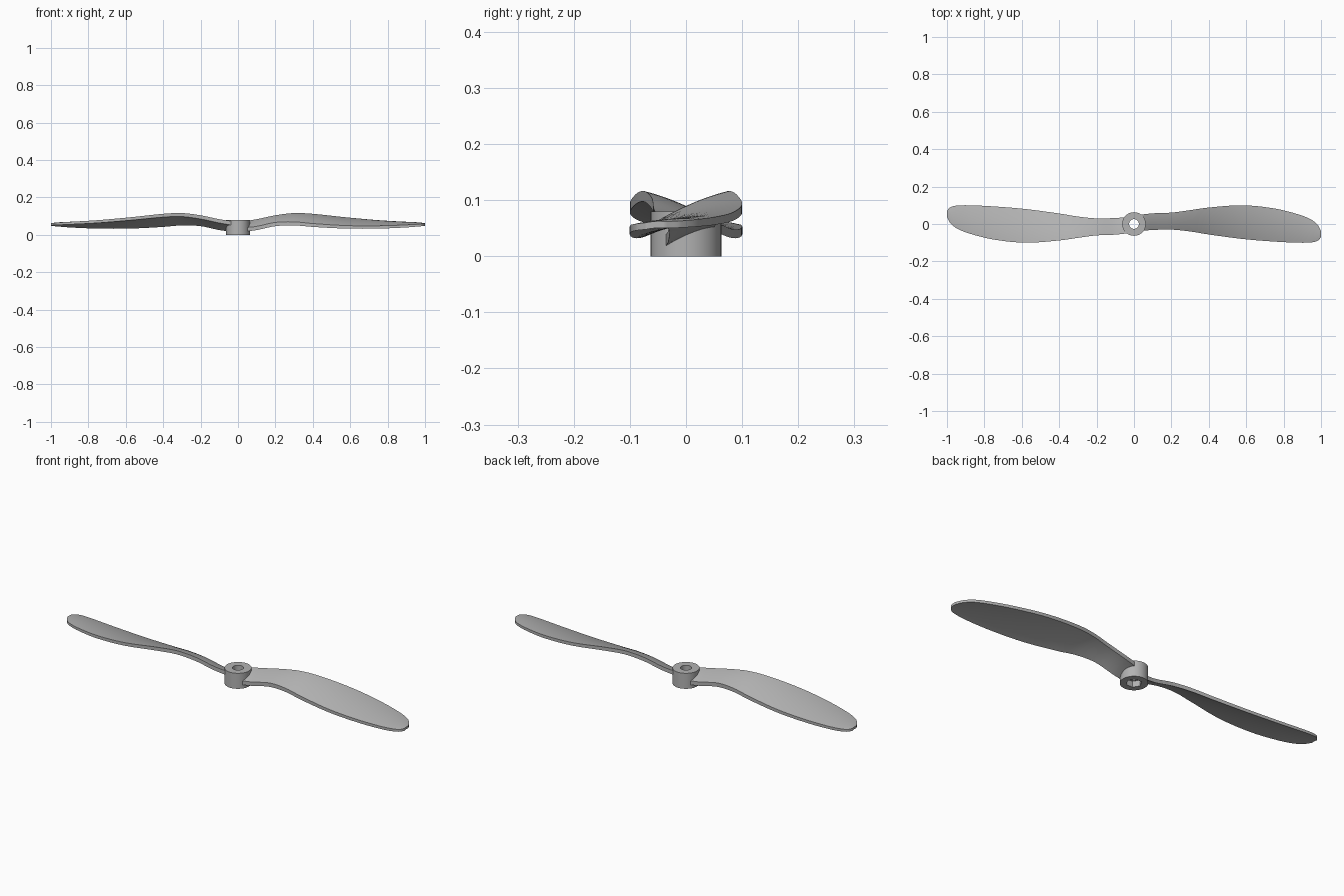
import bpy, bmesh, math

cube = bpy.data.objects.get("Cube")
if cube:
    bpy.data.objects.remove(cube, do_unlink=True)

grey = bpy.data.materials.new("light grey plastic")
grey.use_nodes = True
colour = (0.45, 0.45, 0.45, 1)
grey.diffuse_color = colour
grey.node_tree.nodes["Principled BSDF"].inputs["Base Color"].default_value = colour


def finish(bm, name, angle):
    bmesh.ops.recalc_face_normals(bm, faces=bm.faces)
    mesh = bpy.data.meshes.new(name)
    bm.to_mesh(mesh)
    bm.free()
    mesh.materials.append(grey)
    obj = bpy.data.objects.new(name, mesh)
    bpy.context.collection.objects.link(obj)
    bpy.ops.object.select_all(action="DESELECT")
    obj.select_set(True)
    bpy.context.view_layer.objects.active = obj
    bpy.ops.object.shade_smooth_by_angle(angle=math.radians(angle))
    return obj


def bridge(bm, a, b):
    for i in range(len(a)):
        j = (i + 1) % len(a)
        bm.faces.new((a[i], a[j], b[j], b[i]))


# Hub: a turned ring with a round bore above and a hexagonal nut pocket below
def ring(bm, radius, z, hexagon=False, sides=48):
    verts = []
    for i in range(sides):
        a = math.tau * i / sides
        r = radius
        if hexagon:
            r *= math.cos(math.pi / 6) / math.cos(a % (math.pi / 3) - math.pi / 6)
        verts.append(bm.verts.new((r * math.cos(a), r * math.sin(a), z)))
    return verts


bm = bmesh.new()
loops = [ring(bm, 0.063, 0), ring(bm, 0.063, 0.08), ring(bm, 0.026, 0.08),
         ring(bm, 0.026, 0.03), ring(bm, 0.036, 0.03, True), ring(bm, 0.036, 0, True)]
for k, loop in enumerate(loops):
    bridge(bm, loop, loops[(k + 1) % len(loops)])
finish(bm, "hub", 30)

# Blade stations: x, front edge y, back edge y, front underside z, back underside z, thickness
STATIONS = [
    (0.036, -0.037, 0.05, 0.017, 0.052, 0.021),
    (0.10, -0.032, 0.057, 0.025, 0.063, 0.020),
    (0.20, -0.030, 0.061, 0.046, 0.084, 0.020),
    (0.30, -0.040, 0.074, 0.050, 0.097, 0.019),
    (0.40, -0.056, 0.088, 0.042, 0.094, 0.018),
    (0.58, -0.080, 0.100, 0.033, 0.077, 0.016),
    (0.75, -0.094, 0.083, 0.033, 0.063, 0.015),
    (0.88, -0.100, 0.051, 0.038, 0.056, 0.014),
    (0.95, -0.098, 0.022, 0.043, 0.053, 0.013),
    (0.985, -0.088, -0.009, 0.046, 0.051, 0.012),
    (1.0, -0.070, -0.038, 0.048, 0.050, 0.012),
]


def spline(rows, steps):
    """Smooth curve through the rows, allowing for their uneven spacing in x."""
    def slope(k, c):
        a, b = rows[max(k - 1, 0)], rows[min(k + 1, len(rows) - 1)]
        return (b[c] - a[c]) / (b[0] - a[0])
    for k in range(len(rows) - 1):
        p, q = rows[k], rows[k + 1]
        d = q[0] - p[0]
        for s in range(steps):
            t = s / steps
            yield [(2*t**3 - 3*t**2 + 1) * p[c] + (t**3 - 2*t**2 + t) * d * slope(k, c)
                   + (3*t**2 - 2*t**3) * q[c] + (t**3 - t**2) * d * slope(k + 1, c)
                   for c in range(len(p))]
    yield rows[-1]


def section(bm, row, turn, cols=12):
    x, y0, y1, z0, z1, thick = row
    under, over = [], []
    for i in range(cols + 1):
        t = i / cols
        y = y0 + (y1 - y0) * t
        # Light camber across the chord
        z = z0 + (z1 - z0) * t + 0.04 * (y1 - y0) * 4 * t * (1 - t)
        under.append(bm.verts.new((turn * x, turn * y, z)))
        over.append(bm.verts.new((turn * x, turn * y, z + thick)))
    return under + over[::-1]


# Twisted blades, the second turned half a circle about the hub
for name, turn in (("left_blade", 1), ("right_blade", -1)):
    bm = bmesh.new()
    sections = [section(bm, row, turn) for row in spline(STATIONS, 6)]
    for a, b in zip(sections, sections[1:]):
        bridge(bm, a, b)
    for end in (sections[0], sections[-1]):
        half = len(end) // 2
        for i in range(half - 1):
            bm.faces.new((end[i], end[i + 1], end[-2 - i], end[-1 - i]))
    finish(bm, name, 40)
